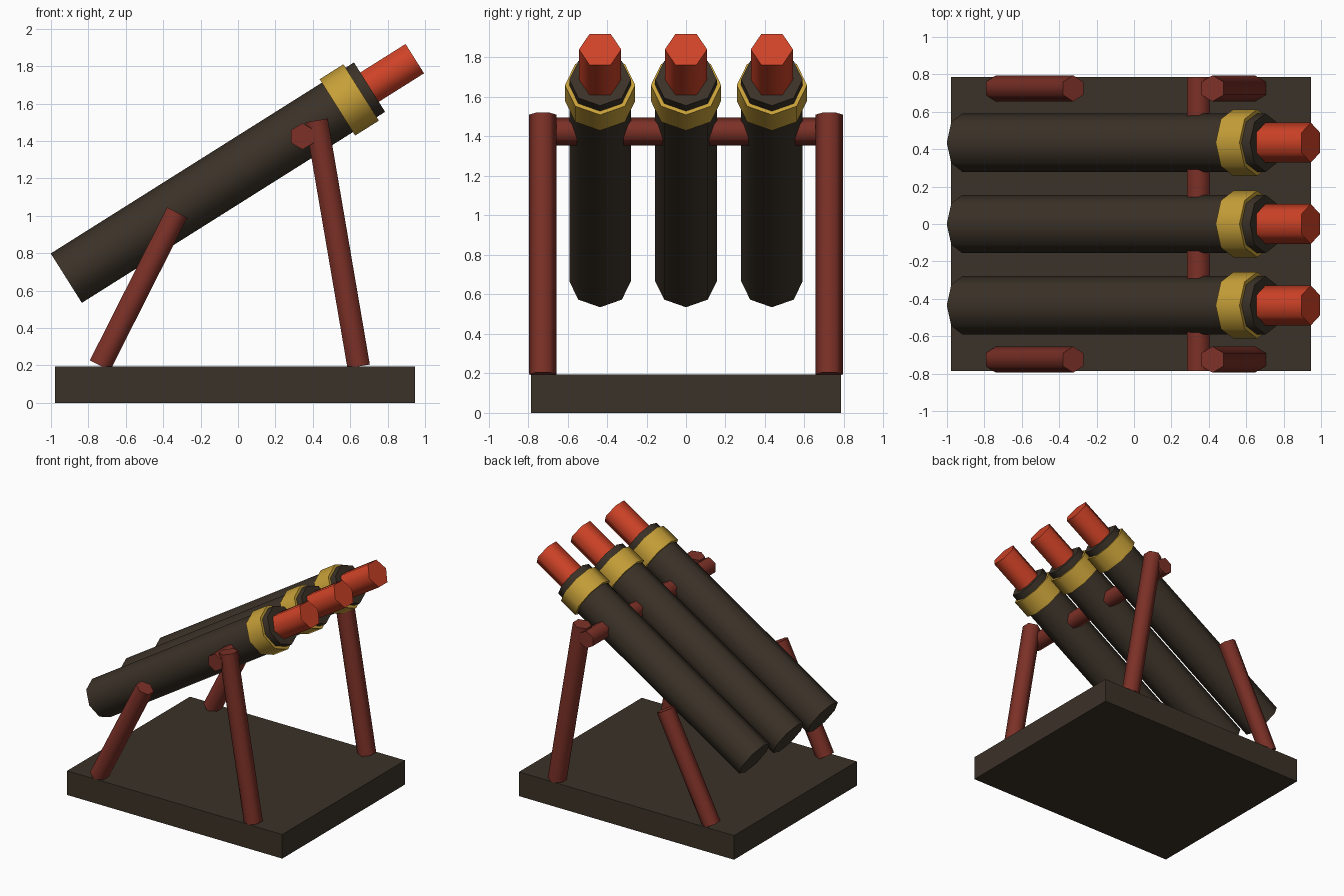
import bpy, bmesh, math
from mathutils import Vector

cube = bpy.data.objects.get("Cube")
if cube:
    bpy.data.objects.remove(cube, do_unlink=True)


def material(name, rgb):
    m = bpy.data.materials.new(name)
    m.use_nodes = True
    m.diffuse_color = (*rgb, 1)
    m.node_tree.nodes["Principled BSDF"].inputs["Base Color"].default_value = (*rgb, 1)
    return m


dark = material("dark_brown", (0.044, 0.032, 0.021))
wood = material("red_wood", (0.20, 0.030, 0.020))
red = material("bright_red", (0.62, 0.055, 0.020))
gold = material("gold", (0.57, 0.35, 0.040))


def finish(name, bm, mat):
    bmesh.ops.recalc_face_normals(bm, faces=bm.faces)
    mesh = bpy.data.meshes.new(name)
    bm.to_mesh(mesh)
    bm.free()
    mesh.materials.append(mat)
    ob = bpy.data.objects.new(name, mesh)
    bpy.context.collection.objects.link(ob)
    return ob


def rod(name, start, end, radius, sides, mat, corner=(0, 1, 0)):
    """Capped prism from start to end with one corner pointing along `corner`."""
    start, end, u = Vector(start), Vector(end), Vector(corner)
    v = (end - start).normalized().cross(u)
    bm = bmesh.new()
    rings = []
    for centre in (start, end):
        ring = []
        for i in range(sides):
            a = math.tau * i / sides
            ring.append(bm.verts.new(centre + radius * (u * math.cos(a) + v * math.sin(a))))
        rings.append(ring)
        bm.faces.new(ring)
    for i in range(sides):
        j = (i + 1) % sides
        bm.faces.new((rings[0][i], rings[0][j], rings[1][j], rings[1][i]))
    ob = finish(name, bm, mat)
    bpy.ops.object.select_all(action="DESELECT")
    ob.select_set(True)
    bpy.context.view_layer.objects.active = ob
    bpy.ops.object.shade_smooth_by_angle(angle=math.radians(65))
    return ob


# Base slab
bm = bmesh.new()
bmesh.ops.create_cube(bm, size=1)
bmesh.ops.scale(bm, vec=(1.925, 1.57, 0.195), verts=bm.verts)
bmesh.ops.translate(bm, vec=(-0.017, 0, 0.0975), verts=bm.verts)
finish("base", bm, dark)

# Three tilted tubes, each with a band and a protruding charge
breech = Vector((-0.918, 0, 0.667))
axis = Vector((1.621, 0, 1.021)).normalized()
for label, y in (("right", -0.435), ("middle", 0), ("left", 0.435)):
    def along(t):
        return breech + axis * t + Vector((0, y, 0))
    rod(label + "_tube", along(0), along(1.916), 0.156, 8, dark)
    rod(label + "_band", along(1.713), along(1.863), 0.178, 8, gold)
    rod(label + "_charge", along(1.8), along(2.202), 0.107, 6, red)

# Support legs on both sides
for label, y in (("right", -0.725), ("left", 0.725)):
    rod(label + "_short_leg", (-0.738, y, 0.2), (-0.325, y, 1.018), 0.07, 6, wood)
    rod(label + "_tall_leg", (0.645, y, 0.195), (0.42, y, 1.51), 0.07, 6, wood)

# Bar under the tubes
rod("crossbar", (0.345, -0.785, 1.425), (0.345, 0.785, 1.425), 0.07, 6, wood, (0, 0, 1))
